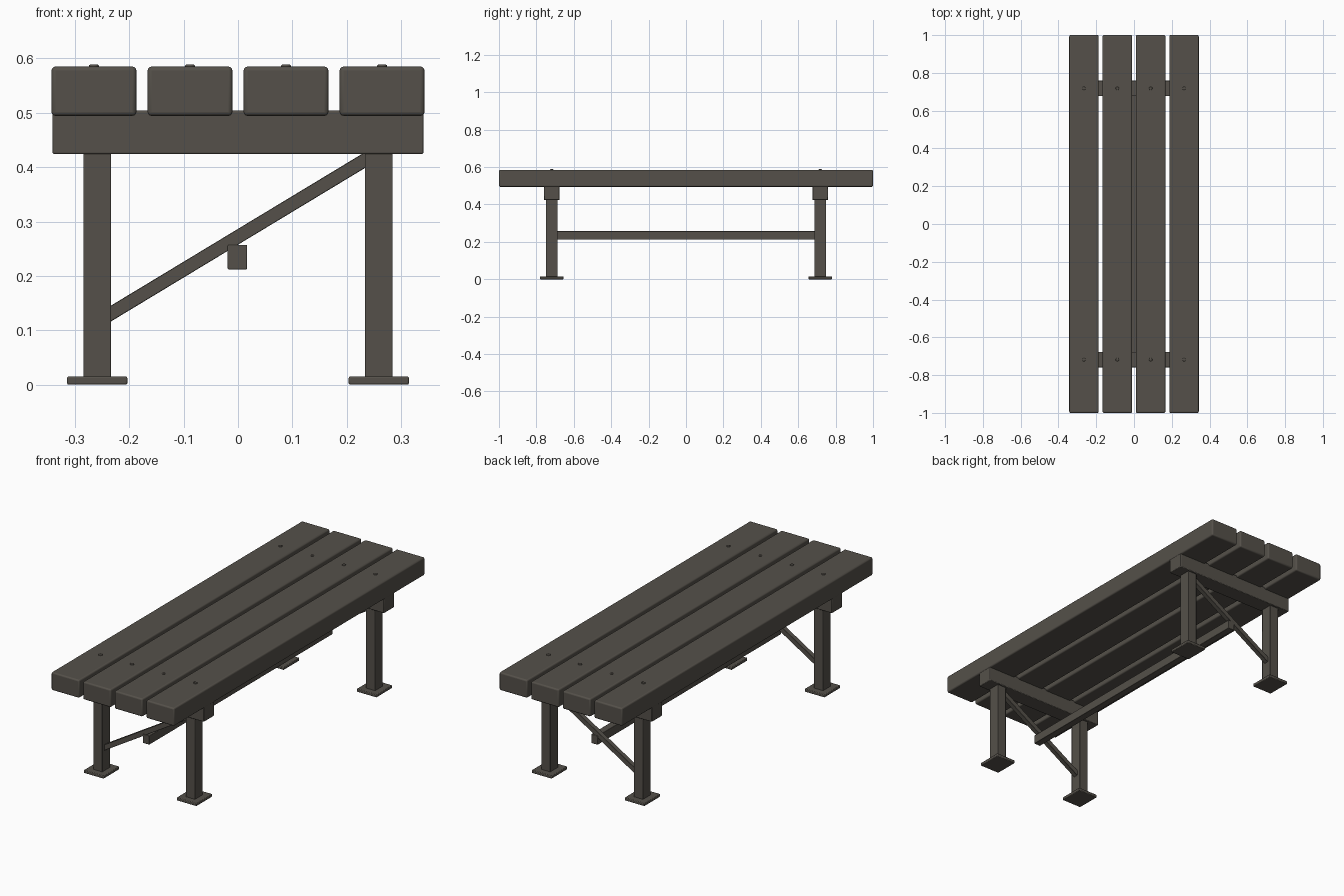
import bpy, math

if "Cube" in bpy.data.objects:
    bpy.data.objects.remove(bpy.data.objects["Cube"])

wood = bpy.data.materials.new("dark grey brown")
wood.diffuse_color = (0.09, 0.081, 0.068, 1)
wood.use_nodes = True
wood.node_tree.nodes["Principled BSDF"].inputs["Base Color"].default_value = wood.diffuse_color


def finish(ob, name, bevel, segs):
    ob.name = name
    ob.data.materials.append(wood)
    if bevel:
        m = ob.modifiers.new("bevel", 'BEVEL')
        m.width, m.segments = bevel, segs
        m.limit_method = 'ANGLE'
    bpy.ops.object.shade_smooth_by_angle(angle=math.radians(35))


def box(name, centre, size, bevel=0.002, segs=2, tilt=0):
    bpy.ops.mesh.primitive_cube_add(size=1, location=centre)
    ob = bpy.context.object
    ob.scale = size
    bpy.ops.object.transform_apply(location=False, rotation=False, scale=True)
    ob.rotation_euler.y = tilt
    finish(ob, name, bevel, segs)


def span(name, x, y, z0, z1, sx, sy, **kw):
    box(name, (x, y, (z0 + z1) / 2), (sx, sy, z1 - z0), **kw)


END_Y = 0.718

# seat slats with one bolt head at each crossing
for x in (-0.265, -0.0883, 0.0883, 0.265):
    span("seat_slat", x, 0, 0.4945, 0.585, 0.156, 2.0, bevel=0.007, segs=3)
    for y in (-END_Y, END_Y):
        bpy.ops.mesh.primitive_cylinder_add(vertices=16, radius=0.009, depth=0.014,
                                            location=(x, y, 0.5815))
        finish(bpy.context.object, "bolt_head", 0.002, 2)

# end frames
for y in (-END_Y, END_Y):
    span("cross_beam", 0, y, 0.424, 0.504, 0.682, 0.083, bevel=0.003)
    for x in (-0.259, 0.259):
        span("leg", x, y, 0.01, 0.426, 0.051, 0.062)
        span("foot_plate", x, y, 0, 0.015, 0.111, 0.126, bevel=0.003)
    # diagonal brace running from low on the left leg to high on the right leg
    x0, z0, x1, z1 = -0.245, 0.124, 0.245, 0.420
    box("diagonal_brace", ((x0 + x1) / 2, y, (z0 + z1) / 2),
        (math.hypot(x1 - x0, z1 - z0), 0.024, 0.025), bevel=0.001, segs=1,
        tilt=-math.atan2(z1 - z0, x1 - x0))

# long stretcher under the braces
span("stretcher", -0.001, 0, 0.212, 0.257, 0.036, 1.464)
